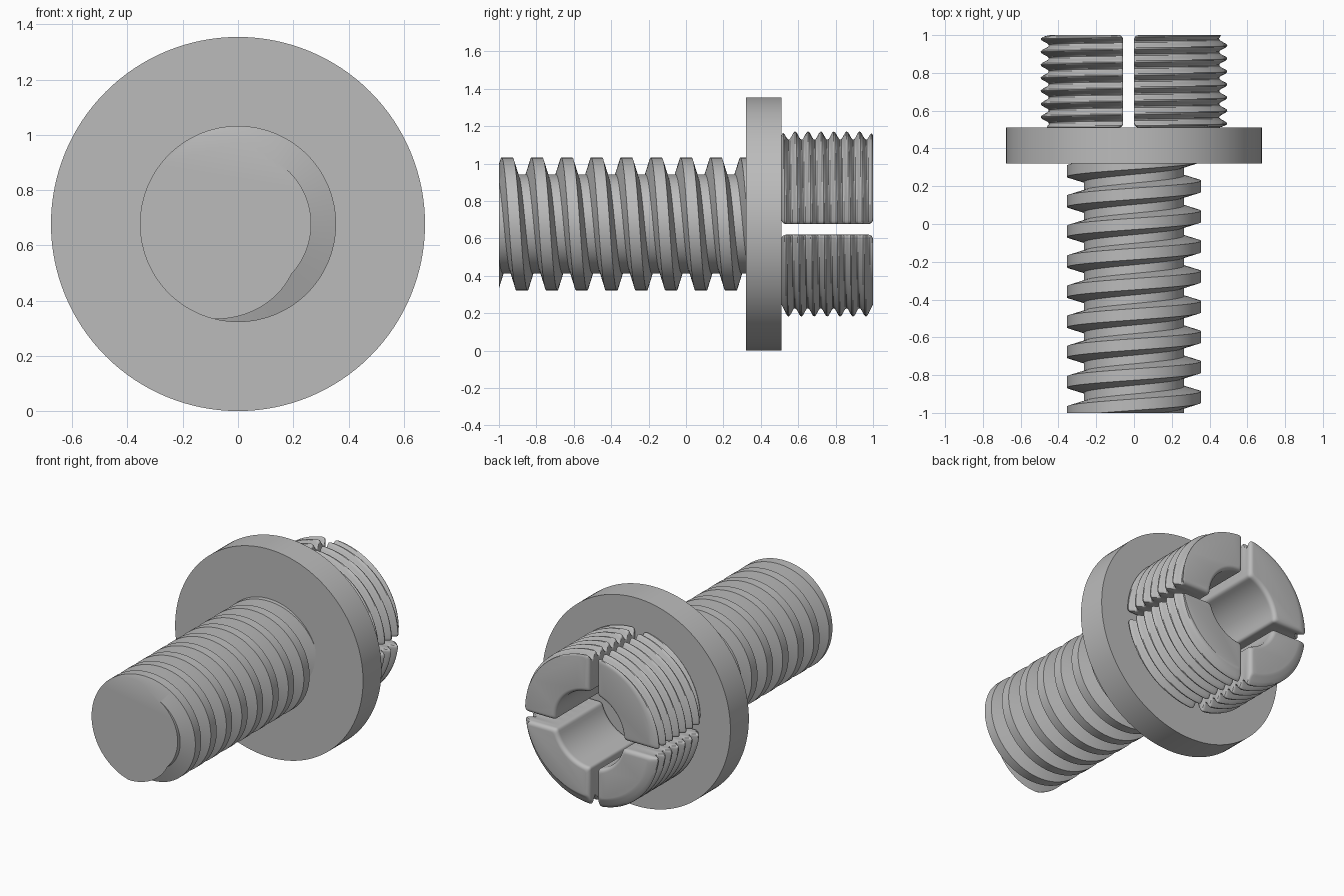
import bpy, bmesh, math
from mathutils import Vector

cube = bpy.data.objects.get("Cube")
if cube:
    bpy.data.objects.remove(cube, do_unlink=True)

AXIS_Z = 0.677          # height of the horizontal main axis
FLANGE_FRONT, FLANGE_BACK = 0.32, 0.51
TAU = math.tau

grey = bpy.data.materials.new("plain grey")
grey.use_nodes = True
grey.diffuse_color = (0.5, 0.5, 0.5, 1)
grey.node_tree.nodes["Principled BSDF"].inputs["Base Color"].default_value = (0.5, 0.5, 0.5, 1)


def finish(bm, name):
    """Turn a bmesh into a shaded object."""
    bmesh.ops.recalc_face_normals(bm, faces=bm.faces)
    mesh = bpy.data.meshes.new(name)
    bm.to_mesh(mesh)
    bm.free()
    mesh.materials.append(grey)
    obj = bpy.data.objects.new(name, mesh)
    bpy.context.collection.objects.link(obj)
    bpy.ops.object.select_all(action='DESELECT')
    obj.select_set(True)
    bpy.context.view_layer.objects.active = obj
    bpy.ops.object.shade_smooth_by_angle(angle=math.radians(30))
    return obj


def polar(r, phi, y):
    """Point around the main axis, phi runs from the top towards +x."""
    return Vector((r * math.sin(phi), y, AXIS_Z + r * math.cos(phi)))


# Screw shaft: one trapezoidal helical thread, trimmed flat at the front
def screw_shaft():
    pitch, crest, root, segs = 0.1595, 0.355, 0.265, 96
    tooth = [(-0.03, crest), (0.03, crest), (0.057, root), (0.1025, root)]
    profile = [(-0.797 + t * pitch + dy, r) for t in range(-4, 10) for dy, r in tooth]
    bm = bmesh.new()
    rows = []
    for i in range(segs + 1):
        f = i / segs
        rows.append([bm.verts.new(polar(r, f * TAU, y + f * pitch)) for y, r in profile])
    for a, b in zip(rows, rows[1:]):
        for j in range(len(profile) - 1):
            bm.faces.new((a[j], a[j + 1], b[j + 1], b[j]))
    bmesh.ops.remove_doubles(bm, verts=bm.verts, dist=0.0001)
    for y, side in ((-1, -1), (FLANGE_FRONT + 0.05, 1)):
        cut = bmesh.ops.bisect_plane(bm, geom=bm.verts[:] + bm.edges[:] + bm.faces[:],
                                     plane_co=(0, y, 0), plane_no=(0, side, 0),
                                     clear_outer=True)
        rim = [e for e in cut["geom_cut"] if isinstance(e, bmesh.types.BMEdge)]
        bmesh.ops.contextual_create(bm, geom=rim)
    finish(bm, "screw_shaft")


# Flange: plain disc
def flange():
    bm = bmesh.new()
    segs = 128
    rings = [[bm.verts.new(polar(0.677, i * TAU / segs, y)) for i in range(segs)]
             for y in (FLANGE_FRONT, FLANGE_BACK)]
    for i in range(segs):
        k = (i + 1) % segs
        bm.faces.new((rings[0][i], rings[0][k], rings[1][k], rings[1][i]))
    for ring in rings:
        bm.faces.new(ring)
    finish(bm, "flange")


def outer_radius(phi, y):
    """Fine helical thread on the collet jaws."""
    turn = (y - 0.79) / 0.069 - phi / TAU
    return 0.473 + 0.022 * math.cos(turn * TAU)


def jaw_outline(sx, sz, inset, y):
    """Quarter ring between the slots, with rounded corners, as (x, z) points."""
    wall_x = (0 if sx > 0 else 0.057) + inset
    wall_z = (0 if sz > 0 else 0.057) + inset
    bore = 0.245 + inset

    def arc(radius_at, steps, inner):
        r = bore if inner else 0.473 - inset
        trim = 0.02 / r
        a0, a1 = math.asin(wall_z / r), math.acos(wall_x / r)
        pts = []
        for k in range(steps + 1):
            a = a0 + trim + (a1 - a0 - 2 * trim) * k / steps
            rr = radius_at(math.atan2(sx * math.cos(a), sz * math.sin(a)))
            pts.append(Vector((rr * math.cos(a), rr * math.sin(a))))
        return pts

    def corner(p, c, q):
        return [p * (1 - t) ** 2 + c * 2 * t * (1 - t) + q * t * t for t in (0.25, 0.5, 0.75)]

    def on_walls(r):
        return (Vector((math.sqrt(r * r - wall_z ** 2), wall_z)),
                Vector((wall_x, math.sqrt(r * r - wall_x ** 2))))

    out = arc(lambda phi: outer_radius(phi, y) - inset, 24, False)
    inn = arc(lambda phi: bore, 16, True)[::-1]
    o0, o1 = on_walls(out[0].length)[0], on_walls(out[-1].length)[1]
    i0, i1 = on_walls(bore)
    step = 0.02
    down, left = Vector((0, -step)), Vector((-step, 0))
    pts = out + corner(out[-1], o1, o1 + down) + [o1 + down, i1 - down]
    pts += corner(i1 - down, i1, inn[0]) + inn
    pts += corner(inn[-1], i0, i0 - left) + [i0 - left, o0 + left]
    pts += corner(o0 + left, o0, out[0])
    return [(sx * p.x, sz * p.y) for p in pts]


# Collet jaws: four threaded sectors lofted along the axis with rounded ends
def collet_jaw(name, sx, sz):
    fillet = 0.025
    layers = []
    for k in range(6):
        a = k / 5 * math.pi / 2
        layers.append((fillet * (1 - math.sin(a)), fillet * (1 - math.cos(a))))
    start, end = FLANGE_BACK, 1.0
    body = 64
    stack = [(start + dy, d) for d, dy in layers]
    stack += [(start + fillet + (end - start - 2 * fillet) * k / body, 0) for k in range(1, body)]
    stack += [(end - dy, d) for d, dy in reversed(layers)]
    bm = bmesh.new()
    rings = [[bm.verts.new((x, y, AXIS_Z + z)) for x, z in jaw_outline(sx, sz, d, y)]
             for y, d in stack]
    n = len(rings[0])
    for a, b in zip(rings, rings[1:]):
        for i in range(n):
            k = (i + 1) % n
            bm.faces.new((a[i], a[k], b[k], b[i]))
    bm.faces.new(rings[0])
    bm.faces.new(rings[-1])
    finish(bm, name)


screw_shaft()
flange()
for side, sx in (("left", 1), ("right", -1)):
    for level, sz in (("upper", 1), ("lower", -1)):
        collet_jaw(f"collet_jaw_{level}_{side}", sx, sz)
